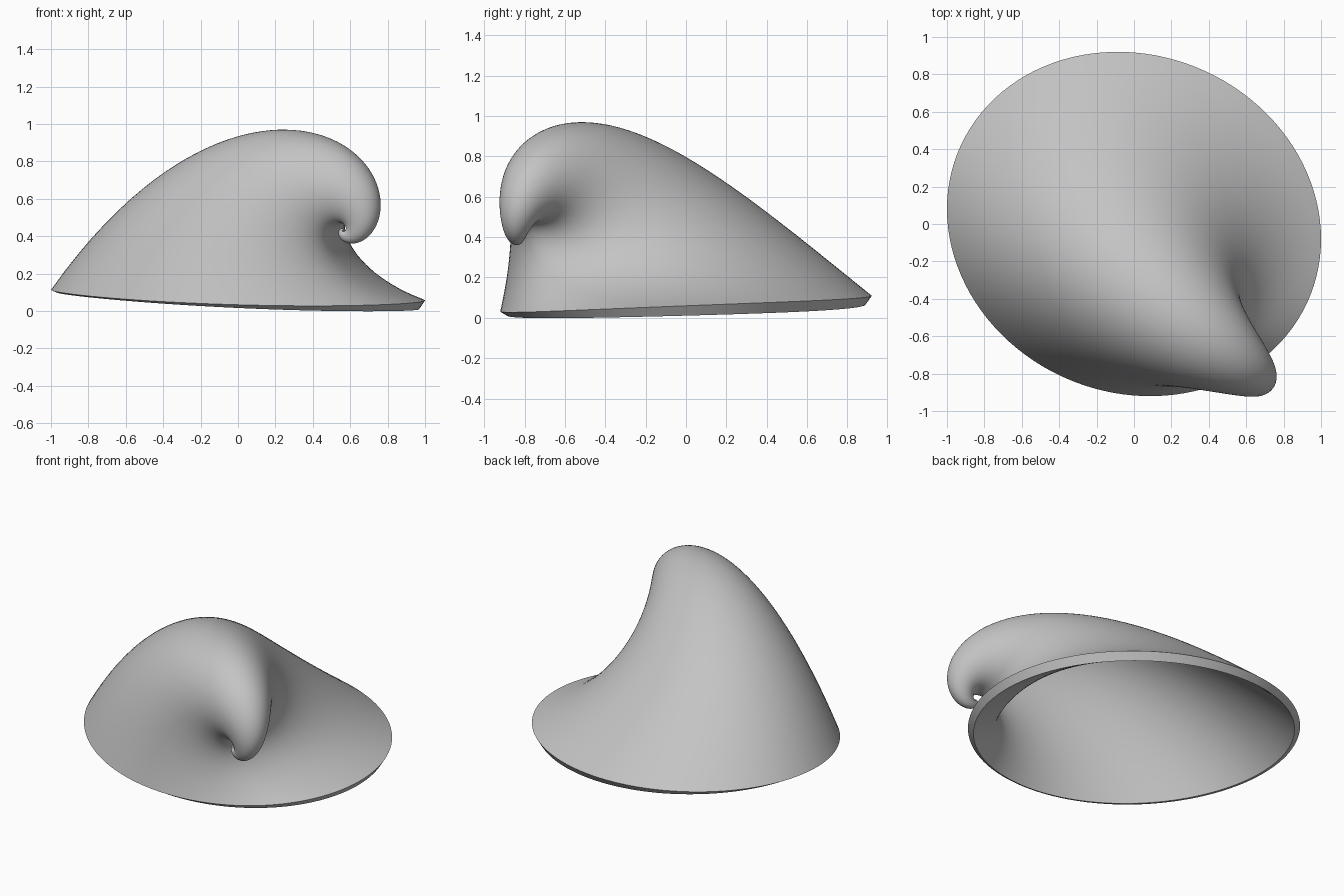
import bpy
import bmesh
from math import sin, cos, pi, exp, radians
from mathutils import Vector, Matrix

cube = bpy.data.objects.get("Cube")
if cube:
    bpy.data.objects.remove(cube, do_unlink=True)

SIDES = 112
APEX = Vector((0.56, -0.85, 0.43))           # point the spiral winds into
AXIS = Vector((0.35, 0.935, 0.04)).normalized()  # coiling axis


def outer_rim(angle):
    # Slightly skewed oval lying in a gently bowed, tilted plane
    x = cos(angle)
    y = 0.917 * sin(angle) - 0.08 * x
    return Vector((x, y, 0.07 - 0.025 * x + 0.04 * y + 0.015 * x * x))


def inner_rim(angle):
    # Inset, lower edge of the lip
    p = outer_rim(angle)
    drop = 0.031 + 0.018 * p.x + 0.015 * p.y
    return Vector((p.x * 0.968, p.y * 0.965, p.z - drop))


def coil(rim, turn):
    # Rotate and shrink the rim towards the apex
    shrink = exp(-0.6 * turn - 0.51 * (1 - exp(-turn / 0.85)))
    spin = Matrix.Rotation(turn, 3, AXIS)
    return [APEX + shrink * (spin @ (rim(2 * pi * i / SIDES) - APEX))
            for i in range(SIDES)]


def loft(name, sections, material):
    bm = bmesh.new()
    rings = [[bm.verts.new(p) for p in s] for s in sections]
    for a, b in zip(rings, rings[1:]):
        for i in range(SIDES):
            j = (i + 1) % SIDES
            bm.faces.new((a[i], a[j], b[j], b[i]))
    bm.faces.new(list(reversed(rings[0])))
    bm.faces.new(rings[-1])
    mesh = bpy.data.meshes.new(name)
    bm.to_mesh(mesh)
    bm.free()
    mesh.materials.append(material)
    obj = bpy.data.objects.new(name, mesh)
    bpy.context.collection.objects.link(obj)
    return obj


# Single plain grey
grey = bpy.data.materials.new("shell_grey")
grey.use_nodes = True
colour = (0.55, 0.55, 0.55, 1)
grey.diffuse_color = colour
grey.node_tree.nodes["Principled BSDF"].inputs["Base Color"].default_value = colour

# Hollow shell: inner wall down to the lip, then outer wall up to the apex
STEP = 0.05
inside = [coil(inner_rim, n * STEP) for n in range(70, -1, -1)]
outside = [coil(outer_rim, n * STEP) for n in range(180)]
shell = loft("coiled_shell", inside + outside, grey)

bpy.ops.object.select_all(action='DESELECT')
shell.select_set(True)
bpy.context.view_layer.objects.active = shell
bpy.ops.object.shade_smooth_by_angle(angle=radians(32))
